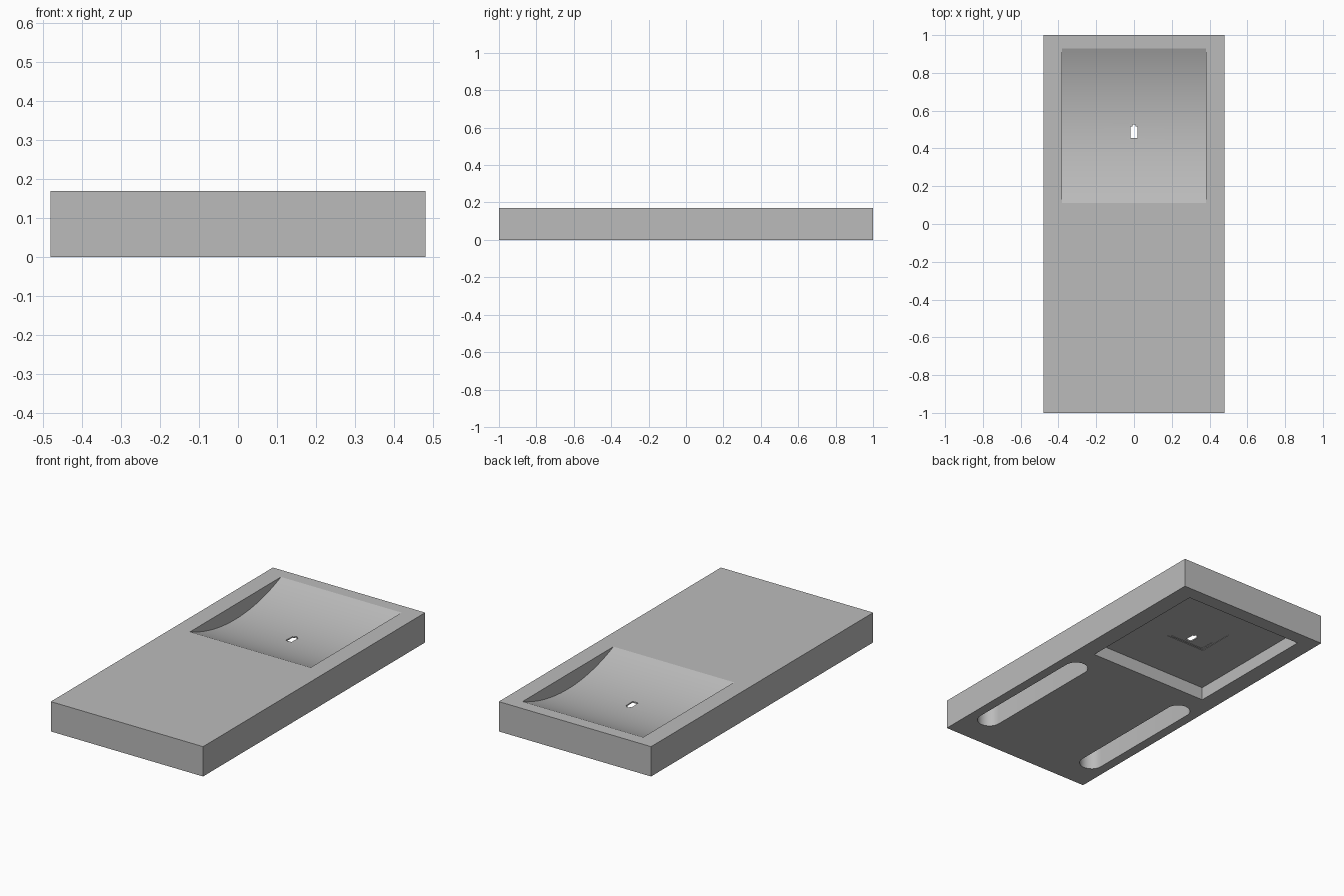
import bpy, bmesh, math

cube = bpy.data.objects.get("Cube")
if cube:
    bpy.data.objects.remove(cube, do_unlink=True)

# Overall sizes
HALF_W, HALF_L, HEIGHT = 0.48, 1.0, 0.17
BAY_X, BAY_Y0, BAY_Y1 = 0.38, 0.12, 0.92

gray = bpy.data.materials.new("plain gray")
gray.use_nodes = True
color = (0.5, 0.5, 0.5, 1)
gray.diffuse_color = color
gray.node_tree.nodes["Principled BSDF"].inputs["Base Color"].default_value = color


def prism(name, outline, start, direction):
    """Extrude a closed outline of 3D points along a direction."""
    bm = bmesh.new()
    verts = [bm.verts.new([p + s for p, s in zip(pt, start)]) for pt in outline]
    face = bm.faces.new(verts)
    ext = bmesh.ops.extrude_face_region(bm, geom=[face])
    moved = [g for g in ext["geom"] if isinstance(g, bmesh.types.BMVert)]
    bmesh.ops.translate(bm, verts=moved, vec=direction)
    bmesh.ops.recalc_face_normals(bm, faces=bm.faces)
    mesh = bpy.data.meshes.new(name)
    bm.to_mesh(mesh)
    bm.free()
    mesh.materials.append(gray)
    obj = bpy.data.objects.new(name, mesh)
    bpy.context.collection.objects.link(obj)
    return obj


def box(name, x0, x1, y0, y1, z0, z1):
    outline = [(x0, y0, 0), (x1, y0, 0), (x1, y1, 0), (x0, y1, 0)]
    return prism(name, outline, (0, 0, z0), (0, 0, z1 - z0))


def slot(name, x, y0, y1, radius, z0, z1):
    """Round-ended slot running along y."""
    outline = []
    for cy, turn in ((y1, 0), (y0, math.pi)):
        for i in range(17):
            a = turn + math.pi * i / 16
            outline.append((x + radius * math.cos(a), cy + radius * math.sin(a), 0))
    return prism(name, outline, (0, 0, z0), (0, 0, z1 - z0))


def scoop(name, depth, steps=28):
    """Shallow cylindrical hollow, open at the top."""
    mid, half = (BAY_Y0 + BAY_Y1) / 2, (BAY_Y1 - BAY_Y0) / 2 + 0.01
    radius = (half ** 2 + depth ** 2) / (2 * depth)
    sweep = math.asin(half / radius)
    center = HEIGHT - depth + radius
    arc = []
    for i in range(steps + 1):
        a = -sweep + 2 * sweep * i / steps
        arc.append((0, mid + radius * math.sin(a), center - radius * math.cos(a)))
    top = [(0, mid + half, HEIGHT + 0.1), (0, mid - half, HEIGHT + 0.1)]
    return prism(name, arc + top, (-BAY_X, 0, 0), (2 * BAY_X, 0, 0))


body = box("slab_body", -HALF_W, HALF_W, -HALF_L, HALF_L, 0, HEIGHT)

# Hollow on top, square bay and two long slots underneath, stepped recess and cable hole
cutters = [
    scoop("scoop_cutter", 0.085),
    box("bay_cutter", -BAY_X, BAY_X, BAY_Y0, BAY_Y1, -0.1, 0.075),
    box("recess_cutter", -0.125, 0.125, 0.43, 0.65, 0.05, 0.077),
    box("inner_recess_cutter", -0.11, 0.11, 0.44, 0.525, 0.06, 0.079),
    box("hole_cutter", -0.018, 0.018, 0.455, 0.515, -0.2, 0.3),
    box("hole_notch_cutter", -0.009, 0.009, 0.50, 0.527, -0.2, 0.3),
]
for side, x in (("left", 0.36), ("right", -0.36)):
    cutters.append(slot(side + "_slot_cutter", x, -0.785, -0.06, 0.065, -0.1, 0.13))

bpy.ops.object.select_all(action="DESELECT")
bpy.context.view_layer.objects.active = body
body.select_set(True)
for cutter in cutters:
    mod = body.modifiers.new(cutter.name, "BOOLEAN")
    mod.operation = "DIFFERENCE"
    mod.solver = "EXACT"
    mod.object = cutter
    bpy.ops.object.modifier_apply(modifier=mod.name)
    bpy.data.objects.remove(cutter, do_unlink=True)

bpy.ops.object.shade_smooth_by_angle(angle=math.radians(18))
